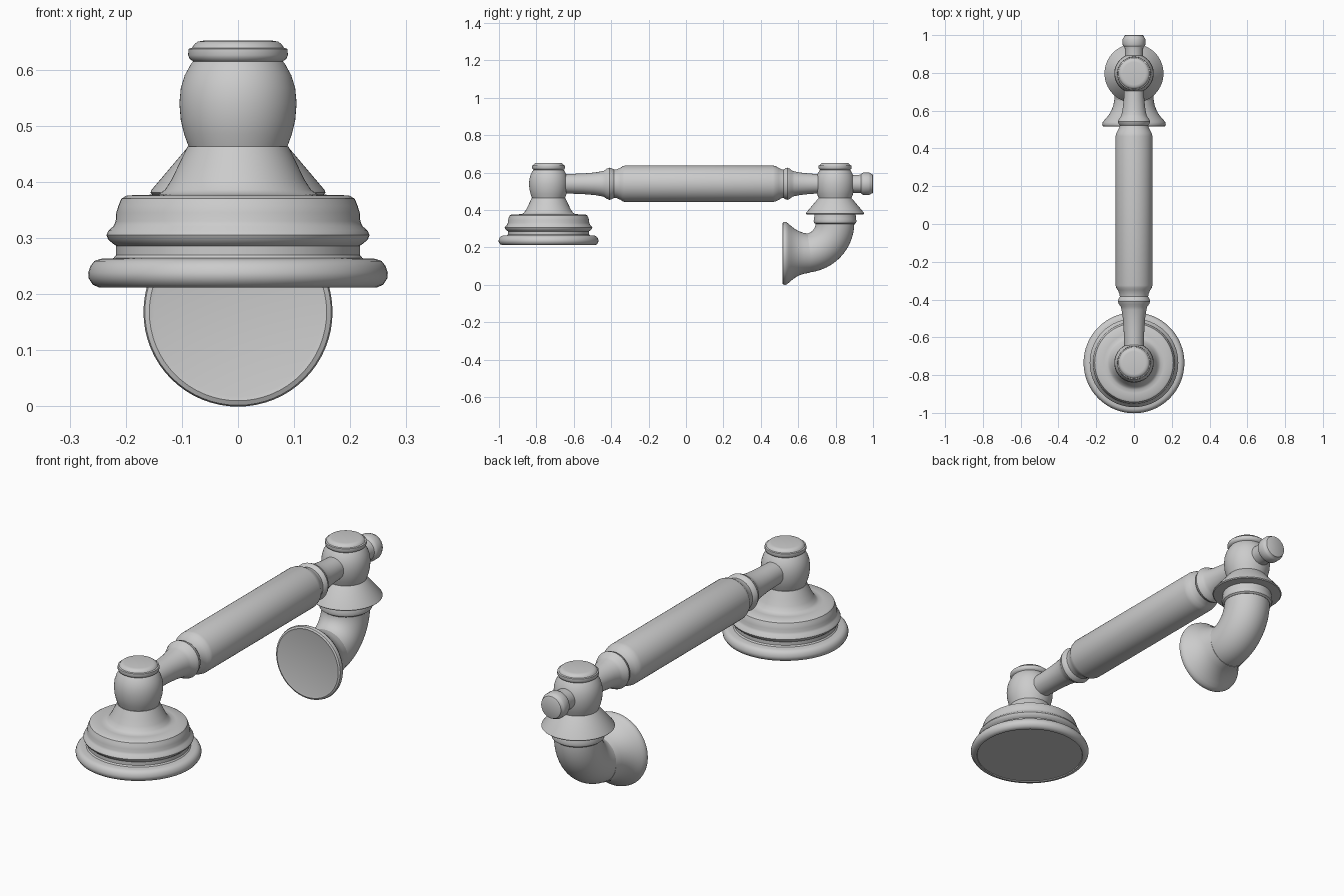
import bpy, bmesh, math
from mathutils import Vector

SEG = 64
X, Y, Z = Vector((1, 0, 0)), Vector((0, 1, 0)), Vector((0, 0, 1))


def skin(name, rings):
    """Skin circles (centre, normal, radius) into a capped solid."""
    bm = bmesh.new()
    loops = []
    for c, n, r in rings:
        v = n.cross(X)
        loops.append([bm.verts.new(c + r * (math.cos(a) * X + math.sin(a) * v))
                      for a in (2 * math.pi * i / SEG for i in range(SEG))])
    for a, b in zip(loops, loops[1:]):
        for i in range(SEG):
            j = (i + 1) % SEG
            bm.faces.new((a[i], a[j], b[j], b[i]))
    bm.faces.new(loops[0])
    bm.faces.new(loops[-1])
    bmesh.ops.recalc_face_normals(bm, faces=bm.faces)
    mesh = bpy.data.meshes.new(name)
    bm.to_mesh(mesh)
    bm.free()
    ob = bpy.data.objects.new(name, mesh)
    bpy.context.collection.objects.link(ob)
    bpy.ops.object.select_all(action='DESELECT')
    ob.select_set(True)
    bpy.context.view_layer.objects.active = ob
    bpy.ops.object.shade_smooth_by_angle(angle=math.radians(35))
    return ob


def lathe(name, origin, axis, profile):
    """Turn (radius, distance along axis) points around an axis."""
    o = Vector(origin)
    return skin(name, [(o + axis * t, axis, r) for r, t in profile])


FRONT, BACK, MID = -0.735, 0.797, 0.54

# ball joints with caps, one at each end of the handle
ball = [(.088, .463), (.096, .485), (.102, .51), (.1045, .54), (.102, .567),
        (.095, .59), (.084, .61), (.08, .615), (.086, .619), (.089, .626),
        (.088, .637), (.082, .639), (.078, .645), (.072, .650), (.06, .652)]
for name, y in (("front_joint", FRONT), ("back_joint", BACK)):
    lathe(name, (0, y, 0), Z, ball)

# bell-shaped shower head
lathe("shower_head", (0, FRONT, 0), Z, [
    (.238, .216), (.240, .212), (.248, .212), (.259, .217), (.266, .228), (.267, .238),
    (.263, .250), (.256, .259), (.245, .263), (.222, .264), (.217, .270),
    (.217, .286), (.223, .290), (.231, .297), (.2345, .305), (.231, .313),
    (.222, .321), (.218, .330), (.217, .345), (.213, .358), (.208, .370),
    (.198, .376), (.160, .377), (.142, .378), (.130, .386), (.118, .405),
    (.106, .430), (.090, .463)])

# handle: necks, collar rings and grip along y
lathe("handle", (0, 0, MID), Y, [
    (.050, -.70), (.052, -.64), (.055, -.55), (.060, -.49), (.066, -.455),
    (.070, -.438), (.080, -.425), (.086, -.410), (.082, -.395), (.075, -.385),
    (.077, -.370), (.086, -.350), (.094, -.338), (.0975, -.325), (.0975, .465),
    (.094, .480), (.086, .495), (.077, .512), (.075, .522), (.082, .530),
    (.086, .542), (.080, .556), (.070, .568), (.066, .580), (.060, .610),
    (.055, .655), (.052, .70), (.050, .75)])

# end knob
lathe("end_knob", (0, 0, MID), Y, [
    (.048, .85), (.048, .925), (.050, .936), (.057, .942), (.060, .950),
    (.060, .978), (.057, .985), (.053, .990), (.051, .997), (.045, 1.0)])

# conical skirt and collar under the back joint
lathe("back_skirt", (0, BACK, 0), Z, [
    (.104, .325), (.112, .331), (.115, .341), (.112, .352), (.110, .376),
    (.152, .377), (.156, .381), (.154, .386), (.088, .464)])

# elbow pipe turning from down to forward
R, PIPE, HZ = .165, .103, .168
centre = Vector((0, BACK - R, HZ + R))
arc = []
for i in range(25):
    a = math.pi / 2 * i / 24
    arc.append((centre + R * (math.cos(a) * Y - math.sin(a) * Z),
                -math.sin(a) * Y - math.cos(a) * Z, PIPE))
skin("elbow_pipe", [(Vector((0, BACK, .36)), -Z, PIPE)] + arc)

# flared wall flange facing the front
lathe("wall_flange", (0, 0, HZ), Y, [
    (.150, .517), (.158, .515), (.166, .519), (.1685, .528), (.166, .538),
    (.158, .549), (.145, .563), (.130, .583), (.118, .605), (.109, .630),
    (.103, .665)])
